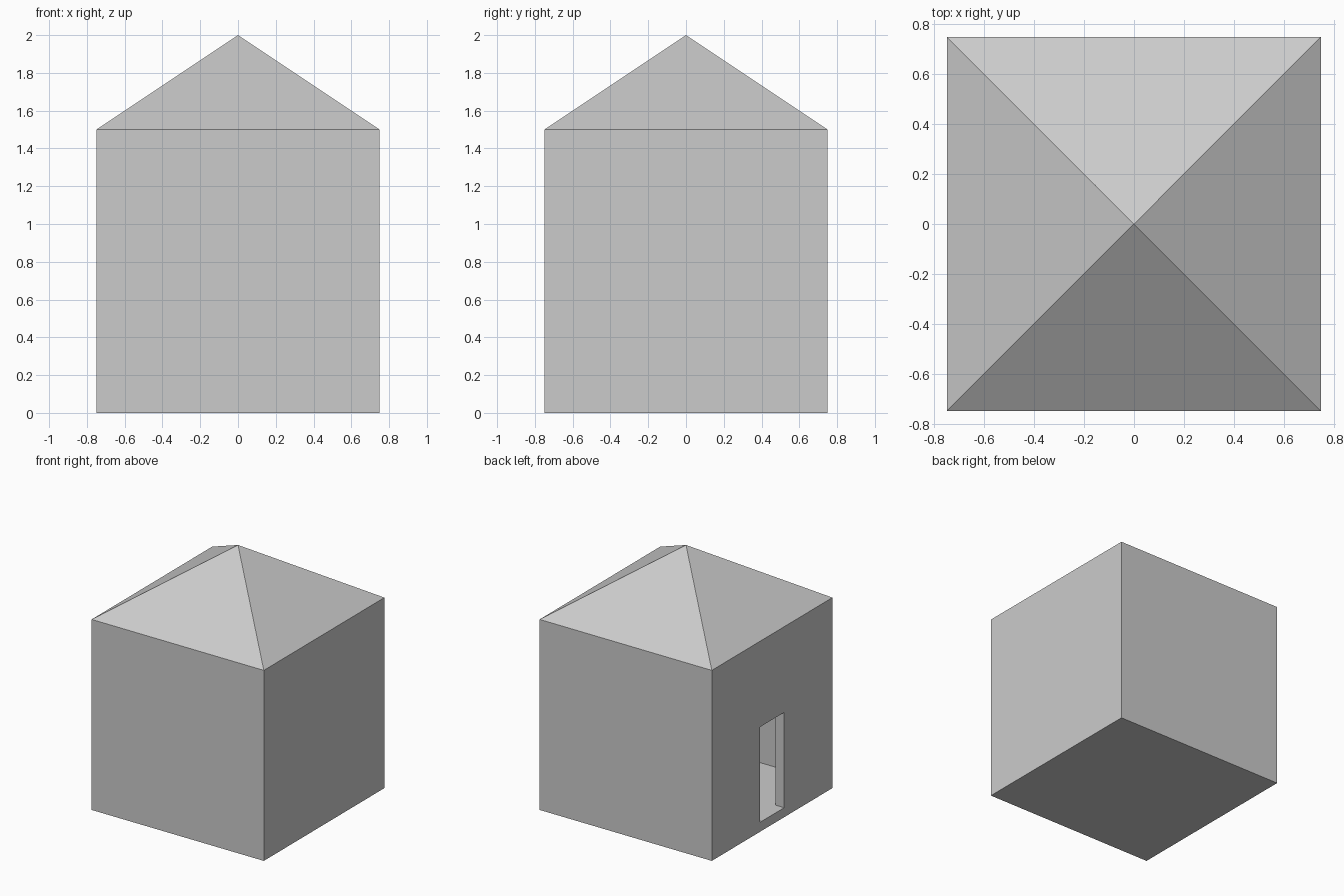
import bpy
import math

if "Cube" in bpy.data.objects:
    bpy.data.objects.remove(bpy.data.objects["Cube"])

HALF, WALL_H, PEAK, T = 0.75, 1.5, 2.0, 0.075   # T = wall and floor thickness


def box(name, lo, hi):
    bpy.ops.mesh.primitive_cube_add(size=1, location=[(a + b) / 2 for a, b in zip(lo, hi)])
    ob = bpy.context.object
    ob.name = name
    ob.scale = [b - a for a, b in zip(lo, hi)]
    bpy.ops.object.transform_apply(location=False, rotation=False, scale=True)
    return ob


# Hollow walls with a floor and a ceiling
walls = box("walls", (-HALF, -HALF, 0), (HALF, HALF, WALL_H))
inner = HALF - T
room = box("room_cutter", (-inner, -inner, T), (inner, inner, WALL_H - T))
# Doorway through the left wall, level with the floor
door = box("doorway_cutter", (-HALF - 0.1, -0.15, T), (-inner + 0.1, 0.15, T + 0.75))

for cutter in (room, door):
    mod = walls.modifiers.new(cutter.name, 'BOOLEAN')
    mod.operation = 'DIFFERENCE'
    mod.solver = 'EXACT'
    mod.object = cutter
    bpy.context.view_layer.objects.active = walls
    bpy.ops.object.modifier_apply(modifier=mod.name)
for cutter in (room, door):
    bpy.data.objects.remove(cutter)

# Pyramid roof
bpy.ops.mesh.primitive_cone_add(vertices=4, radius1=HALF * math.sqrt(2), radius2=0,
                                depth=PEAK - WALL_H, location=(0, 0, (PEAK + WALL_H) / 2),
                                rotation=(0, 0, math.pi / 4))
bpy.context.object.name = "roof"
bpy.ops.object.transform_apply(location=False, rotation=True, scale=False)
